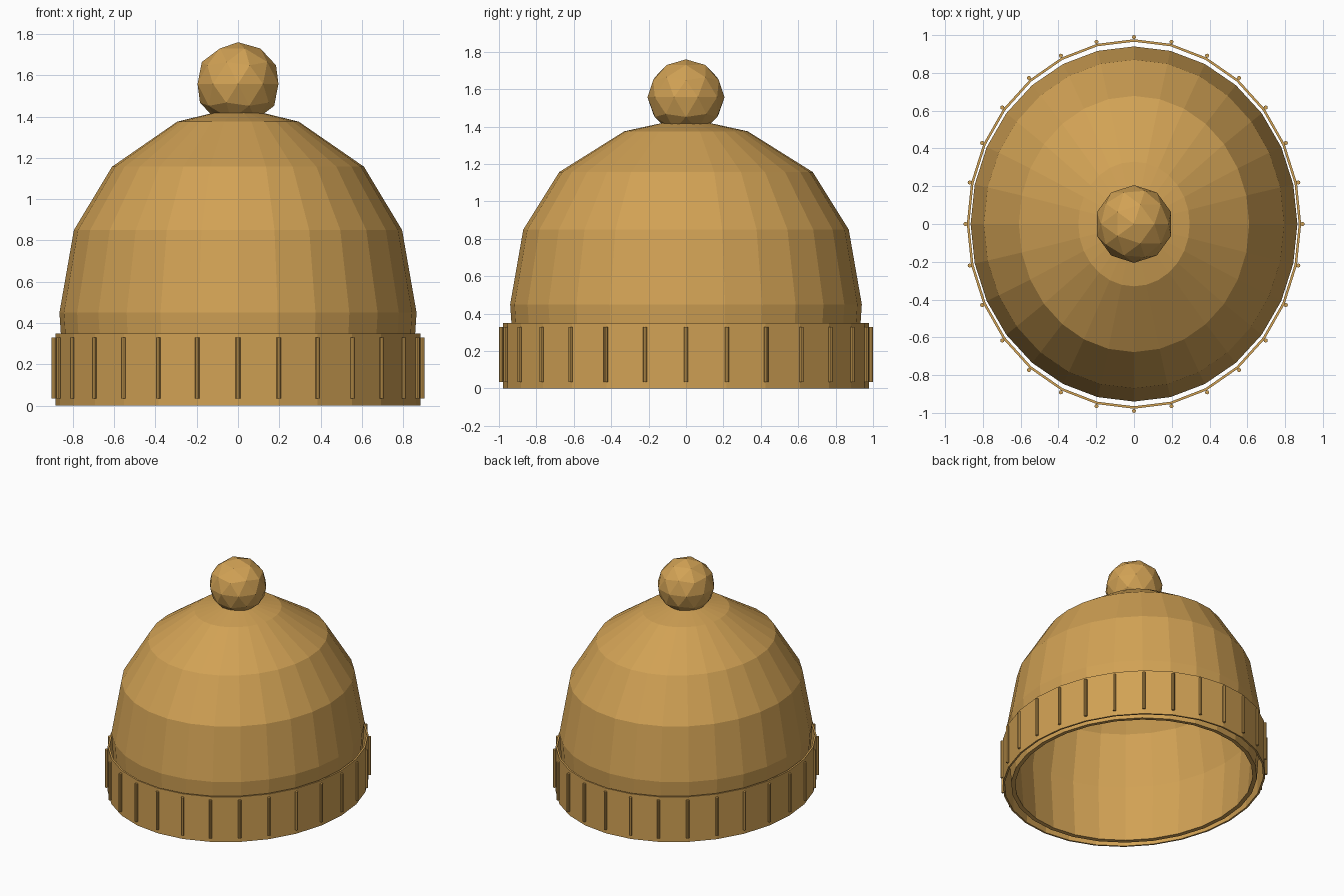
import bpy, bmesh
from math import sin, cos, pi

if "Cube" in bpy.data.objects:
    bpy.data.objects.remove(bpy.data.objects["Cube"])

SIDES = 28

wool = bpy.data.materials.new("mustard wool")
wool.use_nodes = True
wool.diffuse_color = (0.64, 0.36, 0.09, 1)
wool.node_tree.nodes["Principled BSDF"].inputs["Base Color"].default_value = wool.diffuse_color


def add_object(name, bm):
    bmesh.ops.recalc_face_normals(bm, faces=bm.faces)
    mesh = bpy.data.meshes.new(name)
    bm.to_mesh(mesh)
    bm.free()
    mesh.materials.append(wool)
    obj = bpy.data.objects.new(name, mesh)
    bpy.context.collection.objects.link(obj)
    return obj


def on_ellipse(i, rx, ry):
    a = 2 * pi * i / SIDES
    return rx * sin(a), ry * cos(a)


def loft(name, profile, closed=False):
    """Sweep (x radius, y radius, height) points around an oval."""
    bm = bmesh.new()
    rings = [[bm.verts.new((*on_ellipse(i, rx, ry), z)) for i in range(SIDES)]
             for rx, ry, z in profile]
    pairs = list(zip(rings, rings[1:]))
    if closed:
        pairs.append((rings[-1], rings[0]))
    for a, b in pairs:
        for i in range(SIDES):
            j = (i + 1) % SIDES
            bm.faces.new((a[i], a[j], b[j], b[i]))
    if not closed:
        bm.faces.new(rings[-1])
    return add_object(name, bm)


# Knitted crown, hollow with an open bottom
crown = loft("crown", [
    (0.835, 0.91, 0.0), (0.865, 0.94, 0.45), (0.795, 0.87, 0.85),
    (0.61, 0.678, 1.157), (0.295, 0.33, 1.375), (0.03, 0.034, 1.44)])
wall = crown.modifiers.new("wall", 'SOLIDIFY')
wall.thickness = 0.03
wall.offset = -1

# Turned-up brim standing slightly off the crown
loft("brim", [(0.885, 0.978, 0), (0.885, 0.978, 0.35),
              (0.872, 0.965, 0.35), (0.872, 0.965, 0)], closed=True)

# Thin upright ribs around the brim
for i in range(SIDES):
    bm = bmesh.new()
    bmesh.ops.create_cone(bm, cap_ends=True, segments=8, radius1=0.011,
                          radius2=0.011, depth=0.295)
    rib = add_object(f"brim_rib_{i + 1}", bm)
    rib.location = (*on_ellipse(i, 0.892, 0.989), 0.182)

# Faceted pompom
bm = bmesh.new()
bmesh.ops.create_icosphere(bm, subdivisions=2, radius=0.206)
pompom = add_object("pompom", bm)
pompom.location.z = 1.558
pompom.scale.z = 0.98
